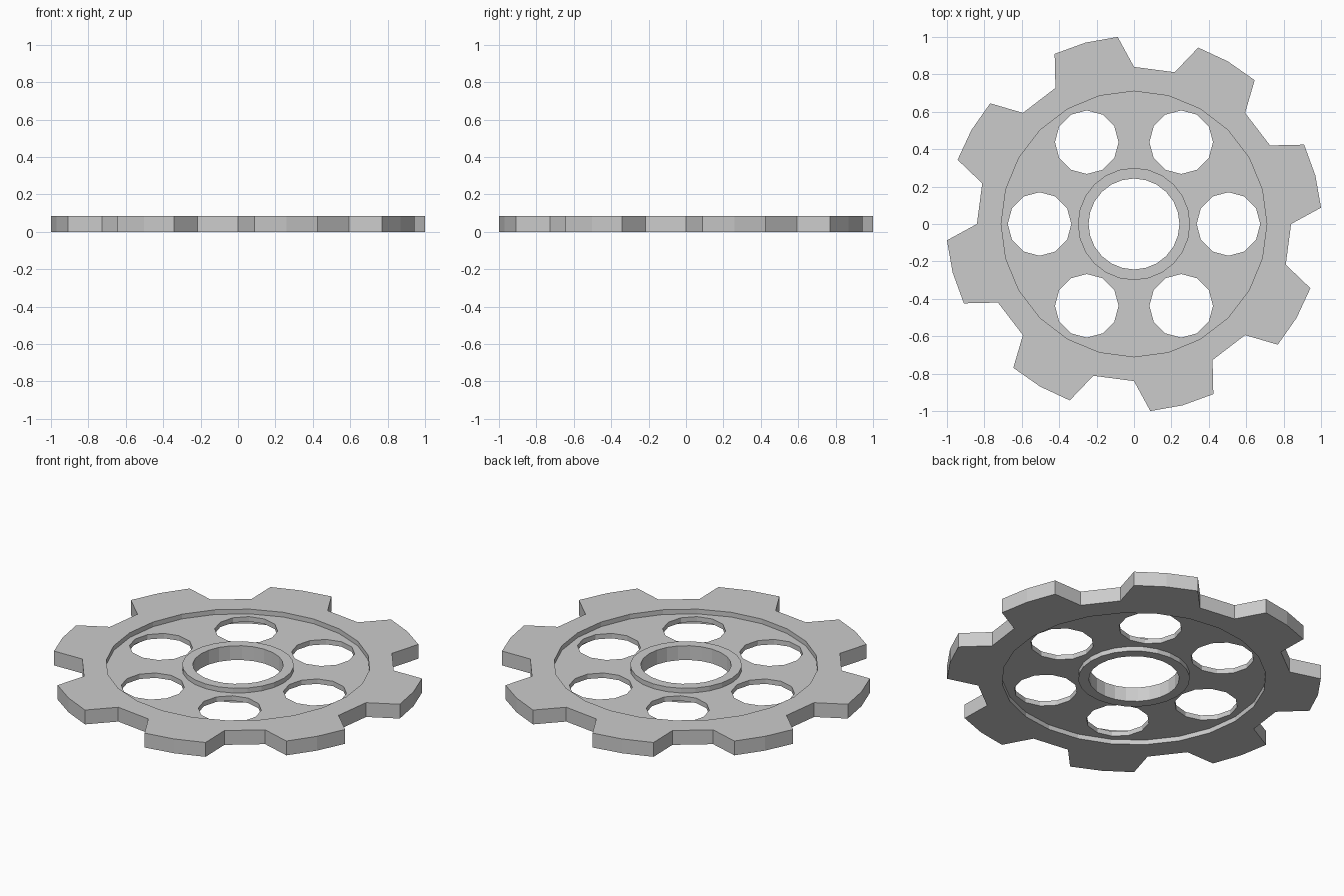
import bpy, bmesh
from math import cos, sin, radians

if "Cube" in bpy.data.objects:
    bpy.data.objects.remove(bpy.data.objects["Cube"])

THICK = 0.085
WEB_LOW, WEB_HIGH = 0.028, 0.057
TIP_R, ROOT_R = 1.0038, 0.84


def polar(r, deg):
    return (r * cos(radians(deg)), r * sin(radians(deg)))


def circle(r, sides, cx=0.0, cy=0.0):
    pts = [polar(r, 360 * i / sides) for i in range(sides)]
    return [(cx + x, cy + y) for x, y in pts]


bm = bmesh.new()


def flat(loops, z):
    """Flat face region bounded by an outer loop and any inner loops."""
    edges = []
    for loop in loops:
        vs = [bm.verts.new((x, y, z)) for x, y in loop]
        edges += [bm.edges.new((vs[i - 1], vs[i])) for i in range(len(vs))]
    bmesh.ops.triangle_fill(bm, use_beauty=True, edges=edges, normal=(0, 0, 1))


def wall(loop, z0, z1):
    """Upright band following a loop."""
    low = [bm.verts.new((x, y, z0)) for x, y in loop]
    high = [bm.verts.new((x, y, z1)) for x, y in loop]
    for i in range(len(loop)):
        bm.faces.new((low[i - 1], low[i], high[i], high[i - 1]))


# Profiles: eight-tooth outline, recess, hub, bore and six lightening holes
outline = []
for k in range(8):
    for r, a in ((ROOT_R, 0), (TIP_R, 5), (TIP_R, 15), (TIP_R, 25), (ROOT_R, 30)):
        outline.append(polar(r, a + 45 * k))
recess = circle(0.71, 24)
hub = circle(0.30, 24)
bore = circle(0.243, 24)
holes = [circle(0.17, 12, *polar(0.505, 60 * k)) for k in range(6)]

# Toothed rim and hub at full height, thin web between them
for z_full, z_web in ((0, WEB_LOW), (THICK, WEB_HIGH)):
    flat([outline, recess], z_full)
    flat([hub, bore], z_full)
    flat([recess, hub] + holes, z_web)
    wall(recess, *sorted((z_full, z_web)))
    wall(hub, *sorted((z_full, z_web)))

# Outer tooth walls, bore and hole walls
wall(outline, 0, THICK)
wall(bore, 0, THICK)
for h in holes:
    wall(h, WEB_LOW, WEB_HIGH)

bmesh.ops.remove_doubles(bm, verts=bm.verts[:], dist=1e-5)
bmesh.ops.recalc_face_normals(bm, faces=bm.faces[:])
mesh = bpy.data.meshes.new("gear_wheel")
bm.to_mesh(mesh)
bm.free()
gear = bpy.data.objects.new("gear_wheel", mesh)
bpy.context.collection.objects.link(gear)
